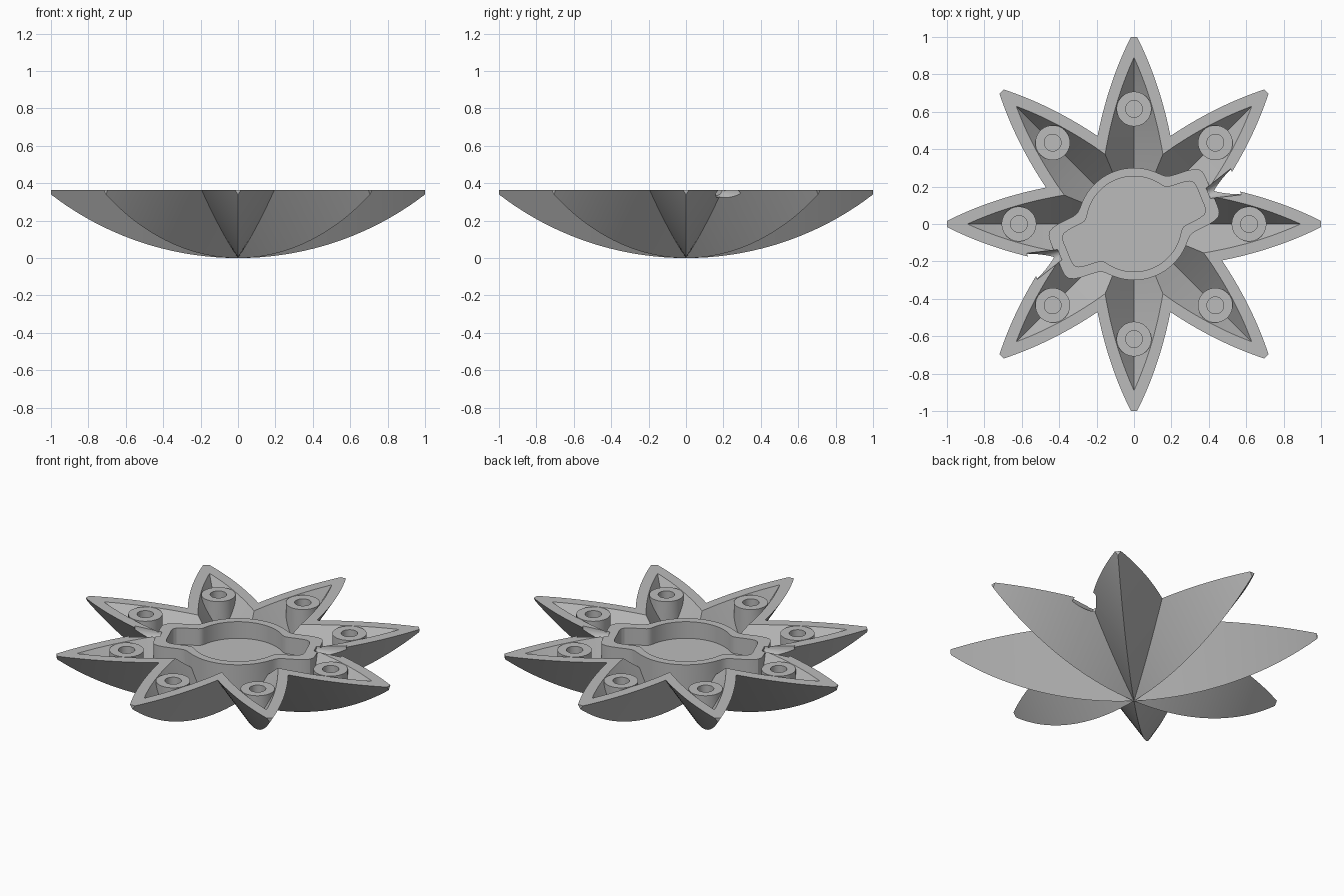
import bpy, bmesh
from math import sin, cos, tan, pi, sqrt, radians
from mathutils import Matrix, Vector

if "Cube" in bpy.data.objects:
    bpy.data.objects.remove(bpy.data.objects["Cube"])

TOP = 0.365          # rim height
CENTRE = 1.64        # height of the arc centre of the keels
SLOPE = 1.52         # steepness of the petal sides
WING = pi / 8        # direction of the cup's two wings


def make(name, bm):
    bmesh.ops.recalc_face_normals(bm, faces=bm.faces[:])
    mesh = bpy.data.meshes.new(name)
    bm.to_mesh(mesh)
    bm.free()
    ob = bpy.data.objects.new(name, mesh)
    bpy.context.collection.objects.link(ob)
    return ob


def star(name, radius, tip, lift=0):
    """Eight keeled petals: each a V section swept along an arc."""
    arc = lambda y: CENTRE - sqrt(radius ** 2 - y * y)
    lo, hi = 0, tip
    for _ in range(40):  # find where neighbouring petals meet at the rim
        mid = (lo + hi) / 2
        if arc(mid) + SLOPE * mid * tan(pi / 8) < TOP:
            lo = mid
        else:
            hi = mid
    valley = lo
    ys = [valley * i / 8 for i in range(9)]
    ys += [valley + (tip - valley) * i / 14 for i in range(1, 15)]
    keel = [Vector((0, y, arc(y))) for y in ys]
    edge = []
    for y in ys:
        x = min(y * tan(pi / 8), max(0, (TOP - arc(y)) / SLOPE))
        edge.append(Vector((x, y, TOP if y >= valley else arc(y) + SLOPE * x)))
    bm = bmesh.new()
    for p in range(8):
        rot = Matrix.Rotation(p * pi / 4, 3, 'Z')
        for side in (1, -1):
            m = rot @ Matrix.Diagonal((side, 1, 1))
            for i in range(len(ys) - 1):
                quad = [keel[i], keel[i + 1], edge[i + 1], edge[i]]
                if i == 0:
                    quad.pop()
                bm.faces.new([bm.verts.new(m @ v) for v in quad])
        if edge[-1].x > 0.005:  # blunt tip
            e = edge[-1]
            tri = [keel[-1], e, Vector((-e.x, e.y, e.z))]
            bm.faces.new([bm.verts.new(rot @ v) for v in tri])
    bmesh.ops.remove_doubles(bm, verts=bm.verts[:], dist=0.0005)
    bmesh.ops.dissolve_degenerate(bm, edges=bm.edges[:], dist=0.0001)
    rim = [e for e in bm.edges if e.is_boundary]
    if lift:
        new = bmesh.ops.extrude_edge_only(bm, edges=rim)["geom"]
        for v in new:
            if isinstance(v, bmesh.types.BMVert):
                v.co.z = TOP + lift
        rim = [e for e in bm.edges if e.is_boundary]
    bmesh.ops.holes_fill(bm, edges=rim, sides=0)
    return make(name, bm)


def prism(name, outline, z0, z1):
    bm = bmesh.new()
    face = bm.faces.new([bm.verts.new((x, y, z0)) for x, y in outline])
    new = bmesh.ops.extrude_face_region(bm, geom=[face])["geom"]
    for v in new:
        if isinstance(v, bmesh.types.BMVert):
            v.co.z = z1
    return make(name, bm)


def cup_outline(r, length, half):
    """Circle blended with a rounded bar that forms the two wings."""
    pts = []
    for i in range(144):
        a = 2 * pi * i / 144
        bar = ((abs(cos(a)) / length) ** 8 + (abs(sin(a)) / half) ** 8) ** (-1 / 8)
        d = (r ** 16 + bar ** 16) ** (1 / 16)
        pts.append((d * cos(a + WING), d * sin(a + WING)))
    return pts


def circle(x, y, r, n=40):
    return [(x + r * cos(2 * pi * i / n), y + r * sin(2 * pi * i / n)) for i in range(n)]


def cut(ob, tool):
    tool.hide_render = True
    mod = ob.modifiers.new("cut", 'BOOLEAN')
    mod.operation, mod.solver, mod.object = 'DIFFERENCE', 'EXACT', tool
    bpy.context.view_layer.objects.active = ob
    bpy.ops.object.modifier_apply(modifier=mod.name)
    bpy.data.objects.remove(tool)


body = star("star_dish", CENTRE, 1.0)
cavity = star("cavity_cutter", 1.555, 0.889, lift=0.1)

# Leave the cup wall and the eight screw posts standing in the cavity
cut(cavity, prism("cup_wall", cup_outline(0.30, 0.45, 0.16), -0.1, 0.6))
posts = [(0.615 * cos(i * pi / 4), 0.615 * sin(i * pi / 4)) for i in range(8)]
for x, y in posts:
    cut(cavity, prism("post", circle(x, y, 0.093), -0.1, 0.6))
cut(body, cavity)

# Cup pocket and post holes
cut(body, prism("pocket_cutter", cup_outline(0.255, 0.385, 0.11), 0.265, 0.6))
for x, y in posts:
    cut(body, prism("hole_cutter", circle(x, y, 0.045, 28), 0.2, 0.6))

# Scooped notches outside the ends of the wings
for turn in (WING, WING + pi):
    bm = bmesh.new()
    bmesh.ops.create_cone(bm, cap_ends=True, segments=40, radius1=0.03, radius2=0.075, depth=0.16)
    place = Matrix.Rotation(turn, 4, 'Z') @ Matrix.Translation((0.51, 0, TOP)) @ Matrix.Rotation(pi / 2, 4, 'Y')
    bmesh.ops.transform(bm, matrix=place, verts=bm.verts[:])
    cut(body, make("notch_cutter", bm))

# Single grey finish
grey = bpy.data.materials.new("plain_grey")
grey.use_nodes = True
colour = (0.5, 0.5, 0.5, 1)
grey.diffuse_color = colour
grey.node_tree.nodes["Principled BSDF"].inputs["Base Color"].default_value = colour
body.data.materials.clear()
body.data.materials.append(grey)
for poly in body.data.polygons:
    poly.material_index = 0

bpy.ops.object.select_all(action='DESELECT')
body.select_set(True)
bpy.context.view_layer.objects.active = body
bpy.ops.object.shade_smooth_by_angle(angle=radians(25))
